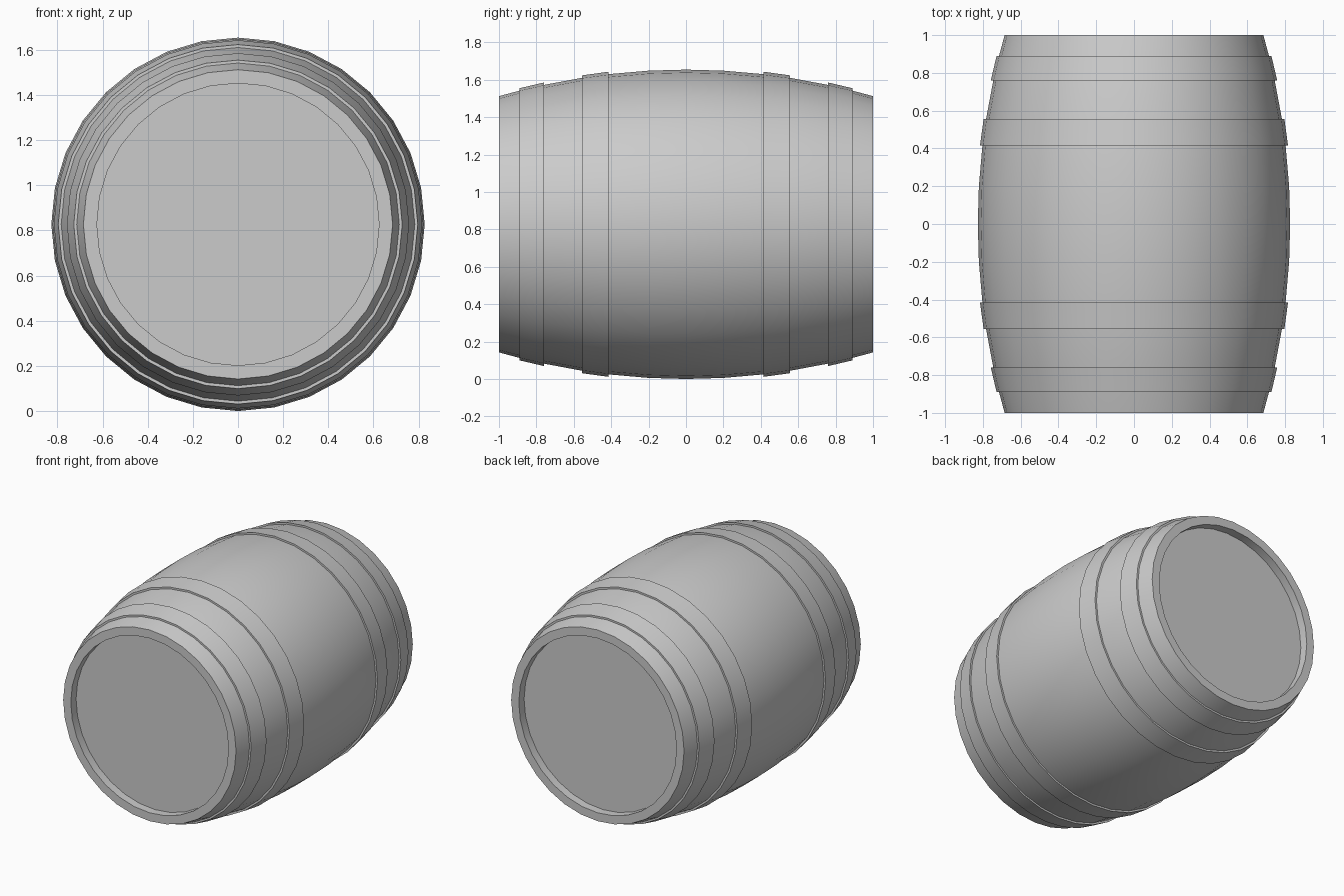
import bpy, bmesh, math

if "Cube" in bpy.data.objects:
    bpy.data.objects.remove(bpy.data.objects["Cube"])

SIDES = 32
R_MID, BULGE = 0.827, 0.142
HOOP_T = 0.013


def radius(y):
    return R_MID - BULGE * y * y


def lathe(name, profile, closed=False):
    """Revolve (y, r) points about the y axis; r = 0 makes a pole."""
    bm = bmesh.new()
    rings = []
    for y, r in profile:
        if r == 0:
            rings.append([bm.verts.new((0, y, R_MID))] * SIDES)
            continue
        ring = []
        for i in range(SIDES):
            a = 2 * math.pi * i / SIDES
            ring.append(bm.verts.new((r * math.cos(a), y, R_MID + r * math.sin(a))))
        rings.append(ring)
    pairs = list(zip(rings, rings[1:]))
    if closed:
        pairs.append((rings[-1], rings[0]))
    for a, b in pairs:
        for i in range(SIDES):
            j = (i + 1) % SIDES
            quad = [a[i], a[j], b[j], b[i]]
            bm.faces.new(list(dict.fromkeys(quad)))
    bmesh.ops.recalc_face_normals(bm, faces=bm.faces)
    mesh = bpy.data.meshes.new(name)
    bm.to_mesh(mesh)
    bm.free()
    obj = bpy.data.objects.new(name, mesh)
    bpy.context.collection.objects.link(obj)
    bpy.ops.object.select_all(action='DESELECT')
    obj.select_set(True)
    bpy.context.view_layer.objects.active = obj
    bpy.ops.object.shade_smooth_by_angle(angle=math.radians(30))
    return obj


# Bulging staves with thick rims and recessed heads at both ends
RIM_R, RECESS = 0.625, 0.06
ys = [-1, -0.89, -0.76, -0.555, -0.415, -0.2, 0, 0.2, 0.415, 0.555, 0.76, 0.89, 1]
end = [(-1 + RECESS, 0), (-1 + RECESS, RIM_R), (-1, RIM_R)]
lathe("barrel_body", end + [(y, radius(y)) for y in ys] + [(-y, r) for y, r in reversed(end)])

# Four raised hoops, mirrored about the middle
for label, y0, y1 in (("outer", 0.76, 0.89), ("inner", 0.415, 0.555)):
    for side, s in (("front", -1), ("back", 1)):
        lathe(f"{side}_{label}_hoop",
              [(s * y0, radius(y0) - 0.01), (s * y0, radius(y0) + HOOP_T),
               (s * y1, radius(y1) + HOOP_T), (s * y1, radius(y1) - 0.01)], closed=True)
